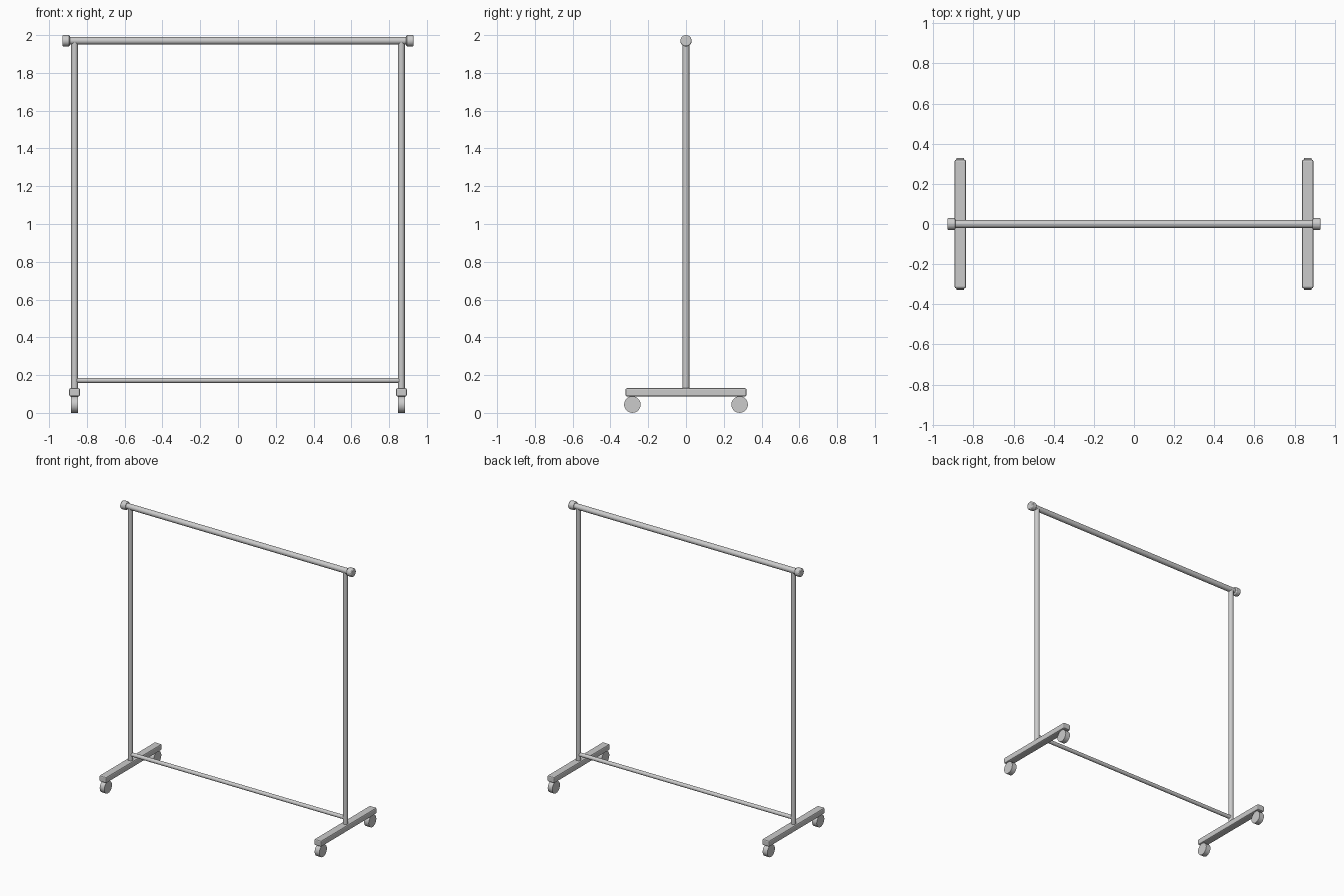
import bpy
from math import pi, radians

cube = bpy.data.objects.get("Cube")
if cube:
    bpy.data.objects.remove(cube, do_unlink=True)

metal = bpy.data.materials.new("grey_metal")
metal.use_nodes = True
grey = (0.6, 0.6, 0.6, 1)
metal.diffuse_color = grey
metal.node_tree.nodes["Principled BSDF"].inputs["Base Color"].default_value = grey

POST_X, RAIL_Z = 0.865, 1.97


def finish(obj, name, bevel=0.0):
    obj.name = name
    obj.data.materials.append(metal)
    if bevel:
        mod = obj.modifiers.new("rounded_edges", "BEVEL")
        mod.width = bevel
        mod.segments = 2
        mod.limit_method = "ANGLE"
        mod.angle_limit = radians(50)
    return obj


def tube(name, centre, radius, length, axis, sides=16, bevel=0.0):
    turn = (0, pi / 2, 0) if axis == "X" else (0, 0, 0)
    bpy.ops.mesh.primitive_cylinder_add(vertices=sides, radius=radius, depth=length,
                                        location=centre, rotation=turn)
    bpy.ops.object.shade_smooth_by_angle(angle=radians(35))
    return finish(bpy.context.object, name, bevel)


# Horizontal rails
tube("hanging_rail", (0, 0, RAIL_Z), 0.02, 1.8, "X")
tube("lower_rail", (0, 0, 0.172), 0.014, 2 * POST_X, "X")

for side, name in ((1, "left"), (-1, "right")):
    x = side * POST_X
    # Upright and the rail's end cap
    tube(name + "_post", (x, 0, 1.04), 0.018, 1.84, "Z")
    tube(name + "_rail_cap", (side * 0.91, 0, RAIL_Z), 0.03, 0.04, "X", 24, 0.006)

    # Foot beam
    bpy.ops.mesh.primitive_cube_add(size=1, location=(x, 0, 0.109))
    beam = finish(bpy.context.object, name + "_foot_beam", 0.008)
    beam.scale = (0.057, 0.64, 0.044)
    bpy.ops.object.transform_apply(location=False, rotation=False, scale=True)

    # Wheels
    for y, end in ((-0.284, "front"), (0.284, "back")):
        tube(f"{name}_{end}_wheel", (x, y, 0.044), 0.044, 0.037, "X", 20)
